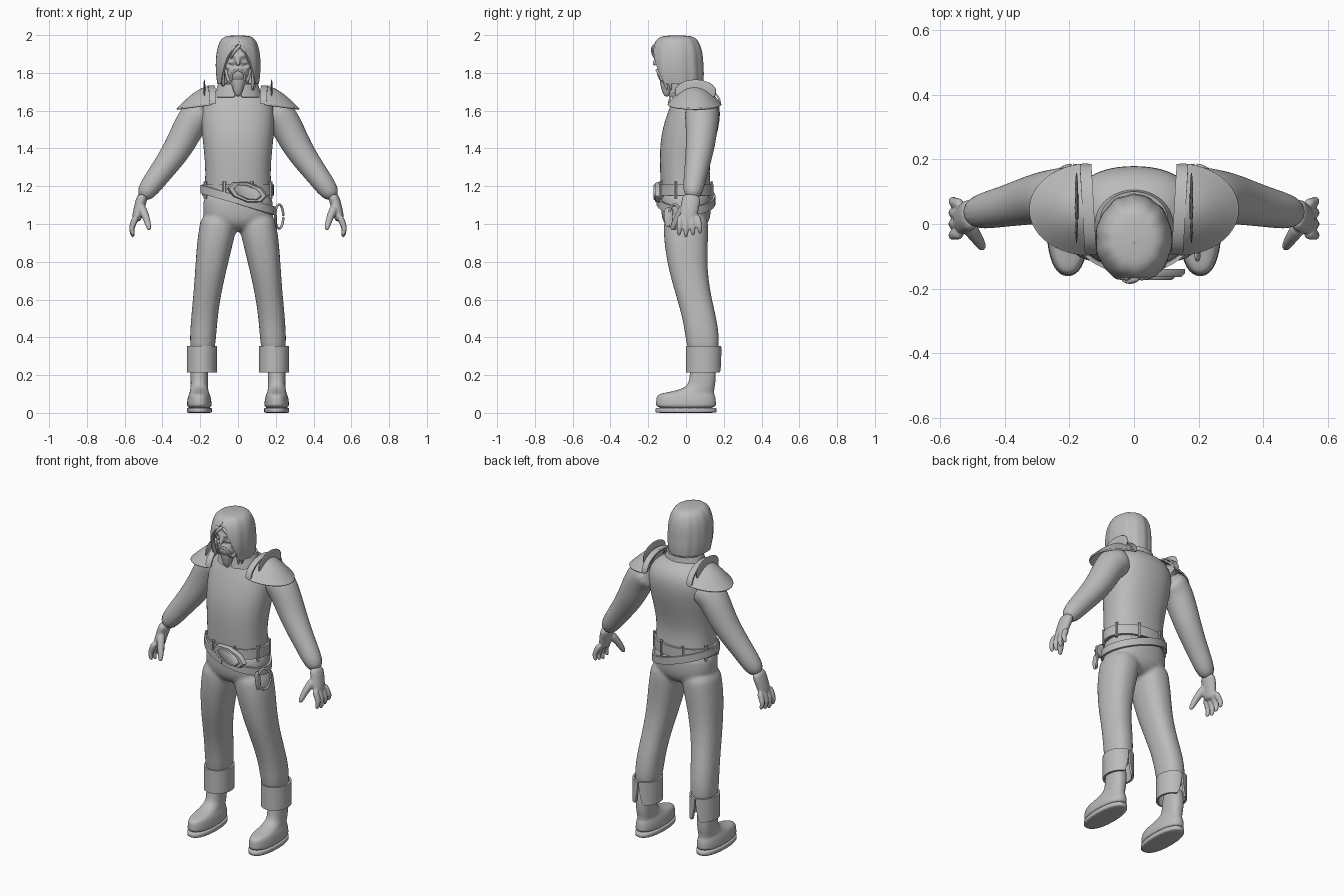
import bpy, bmesh, math
from mathutils import Vector
from math import sin, cos, tau, radians

cube = bpy.data.objects.get("Cube")
if cube:
    bpy.data.objects.remove(cube)

grey = bpy.data.materials.new("plain grey")
grey.use_nodes = True
GREY = (0.5, 0.5, 0.5, 1)
grey.diffuse_color = GREY
grey.node_tree.nodes["Principled BSDF"].inputs["Base Color"].default_value = GREY


def finish(bm, name, mirror=False, sub=2, voxel=0, thick=0, split=False):
    """Turn a bmesh into an object with the usual modifier stack."""
    bmesh.ops.recalc_face_normals(bm, faces=bm.faces)
    for face in bm.faces:
        face.smooth = True
    mesh = bpy.data.meshes.new(name)
    bm.to_mesh(mesh)
    bm.free()
    mesh.materials.append(grey)
    ob = bpy.data.objects.new(name, mesh)
    bpy.context.scene.collection.objects.link(ob)
    if mirror:
        ob.modifiers.new("mirror", 'MIRROR').use_mirror_merge = False
    if sub:
        mod = ob.modifiers.new("smooth", 'SUBSURF')
        mod.levels = mod.render_levels = sub
    if thick:
        mod = ob.modifiers.new("thickness", 'SOLIDIFY')
        mod.thickness, mod.offset = thick, 0
    if voxel:
        mod = ob.modifiers.new("blend", 'REMESH')
        mod.mode, mod.voxel_size, mod.use_smooth_shade = 'VOXEL', voxel, True
        mod = ob.modifiers.new("relax", 'SMOOTH')
        mod.iterations = 4
    if thick or split:
        mod = ob.modifiers.new("sharp", 'EDGE_SPLIT')
        mod.split_angle = radians(45)


def skin(bm, rings, closed=True, caps=True):
    """Bridge rows of points with quads."""
    rows = [[bm.verts.new(point) for point in ring] for ring in rings]
    count = len(rows[0])
    for low, high in zip(rows, rows[1:]):
        for i in range(count if closed else count - 1):
            j = (i + 1) % count
            bm.faces.new((low[i], low[j], high[j], high[i]))
    if caps:
        bm.faces.new(rows[0])
        bm.faces.new(rows[-1])
    return bm


def power(value, exponent):
    return math.copysign(abs(value) ** (2 / exponent), value)


def stack(rows, bm=None, squareness=2.3, count=20):
    """Closed loft of level ovals: centre x, centre y, z, half x, half y."""
    turns = [tau * i / count for i in range(count)]
    rings = [[(cx + rx * power(sin(a), squareness), cy - ry * power(cos(a), squareness), z) for a in turns]
             for cx, cy, z, rx, ry in rows]
    return skin(bm or bmesh.new(), rings)


def wrap(rows, facing=-1, tilt=0, wave=0, count=32):
    """Open sheet of level ovals with a gap at the front (-1) or back (1)."""
    rings = []
    for cx, cy, z, rx, ry, gap in rows:
        ring = []
        for i in range(count + 1):
            a = gap + (tau - 2 * gap) * i / count
            swell = 1 + wave * (sin(9 * a) + sin(14 * a + 1))
            x = cx + rx * swell * sin(a)
            ring.append((x, cy + facing * ry * swell * cos(a), z + tilt * x))
        rings.append(ring)
    return skin(bmesh.new(), rings, False, False)


def tube(path, start, end, bm=None, aspect=1, ref=(0, 1, 0), count=12):
    """Tapering loft along a path, stretched along ref by aspect."""
    points = [Vector(p) for p in path]
    last = len(points) - 1
    rings = []
    for i, centre in enumerate(points):
        along = (points[min(i + 1, last)] - points[max(i - 1, 0)]).normalized()
        side = Vector(ref)
        side = (side - side.dot(along) * along).normalized()
        across = along.cross(side)
        r = start + (end - start) * i / last
        rings.append([centre + r * (across * cos(tau * k / count) + aspect * side * sin(tau * k / count))
                      for k in range(count)])
    return skin(bm or bmesh.new(), rings)


def ball(bm, centre, size):
    made = bmesh.ops.create_uvsphere(bm, u_segments=20, v_segments=12, radius=1)["verts"]
    bmesh.ops.scale(bm, vec=size, verts=made)
    bmesh.ops.translate(bm, vec=centre, verts=made)
    return bm


# Tunic and collar
finish(stack([(0, 0, 1.14, .18, .13), (0, 0, 1.2, .178, .135), (0, -.01, 1.3, .173, .13), (0, .01, 1.45, .19, .15),
              (0, .04, 1.57, .2, .147), (0, .05, 1.65, .185, .125), (0, .04, 1.7, .13, .09), (0, .03, 1.72, .08, .06)]),
       "tunic")
finish(wrap([(0, .01, 1.74 - drop, .1 + drop / 3, .085 + drop / 6, .12) for drop in (0, .03, .07)]),
       "collar", thick=.012)

# Trousers, blended from hips and two legs
bm = stack([(0, 0, 1.19, .18, .13), (0, 0, 1.1, .187, .136), (0, 0, 1.02, .19, .13), (0, 0, .98, .12, .1),
            (0, 0, .96, .03, .06)])
for side in (-1, 1):
    stack([(side * x, y, z, r, r + .02) for x, y, z, r in (
        (.1, 0, 1.06, .095), (.106, 0, .98, .1), (.122, 0, .9, .097), (.145, .01, .75, .083), (.167, .045, .6, .072),
        (.184, .085, .45, .071), (.19, .095, .27, .067))], bm)
finish(bm, "trousers", voxel=.011)
finish(wrap([(.191, .093, .215 + .035 * i, .074, .088, .3 * (1 - i / 4) ** 2 + .02) for i in range(5)], facing=1),
       "trouser_cuffs", True, thick=.012)

# Boots with a full, blunt toe
finish(stack([(.205, y, z, rx, ry) for y, z, rx, ry in (
    (0, .02, .065, .16), (0, .05, .066, .16), (0, .08, .062, .158), (0, .1, .055, .15), (.03, .11, .05, .12),
    (.07, .13, .047, .08), (.09, .16, .045, .068), (.09, .3, .05, .07))], count=24), "boots", True)
finish(stack([(.205, 0, z, .067, .164) for z in (0, .002, .026, .028)]), "boot_soles", True, 1)

# Arms and hands
finish(tube([(.16, .085, 1.6), (.235, .085, 1.57), (.295, .08, 1.44), (.355, .065, 1.345), (.42, .05, 1.26),
             (.515, .03, 1.13)], .1, .052, count=16), "arms", True)
bm = tube([(.5, .03, 1.16), (.517, .025, 1.11), (.53, .015, 1.06), (.54, .01, 1.01)], .032, .027, aspect=1.7)
for i in range(4):
    y = .03 * i - .03
    drop = .01 * abs(i - 1)
    tube([(.535, y, 1.05), (.556, y * 1.1, 1), (.566, y * 1.2, .965 + drop), (.553, y * 1.25, .925 + drop)],
         .02, .011, bm)
tube([(.517, 0, 1.1), (.495, -.033, 1.055), (.478, -.057, 1.01), (.467, -.078, .963)], .027, .013, bm)
finish(bm, "hands", True, 1, voxel=.005)

# Shoulder plates: half domes with a rim, flat inner band and crest
turns = [radians(-90 + 7.5 * i) for i in range(25)]
rings = []
for i in range(7):
    r = 1 - .16 * i
    height = 1.61 + .118 * cos(r * tau / 4)
    rings.append([(.135 + .185 * r * cos(a), .045 + .138 * r * sin(a), height + .025 * (1 - cos(a)) * r)
                  for a in turns])
finish(skin(bmesh.new(), rings, False, False), "shoulder_plates", True, 1, thick=.01)
finish(tube(rings[0], .006, .006, ref=(0, 0, 1), count=8), "shoulder_rims", True, 1)
bands = [[(x + .008 * sin(a), .045 + .137 * sin(a), 1.634 + .095 * cos(a)) for a in turns] for x in (.124, .16)]
finish(skin(bmesh.new(), bands, False, False), "shoulder_bands", True, 1, thick=.009)
finish(ball(bmesh.new(), (.178, .05, 1.7), (.006, .11, .065)), "shoulder_crests", True, 0)

# Head with face
bm = ball(bmesh.new(), (0, -.055, 1.89), (.08, .104, .1))
ball(bm, (0, -.085, 1.8), (.062, .07, .065))
ball(bm, (0, -.135, 1.79), (.022, .02, .006))
tube([(0, .035, 1.66), (0, .01, 1.72), (0, -.04, 1.8)], .07, .06, bm)
tube([(0, -.148, 1.9), (0, -.16, 1.865), (0, -.17, 1.835)], .008, .016, bm)
for side in (-1, 1):
    tube([(side * .006, -.157, 1.888), (side * .03, -.15, 1.896), (side * .058, -.12, 1.888)], .01, .007, bm)
    ball(bm, (side * .034, -.115, 1.855), (.022, .034, .012))
    ball(bm, (side * .048, -.105, 1.83), (.02, .03, .016))
finish(bm, "head", sub=1, voxel=.006)

# Beard and moustache
bm = tube([(0, -.09, 1.79), (0, -.1, 1.755), (0, -.105, 1.71), (0, -.1, 1.67)], .057, .014, bmesh.new())
for side in (-1, 1):
    tube([(0, -.156, 1.818), (side * .02, -.152, 1.812), (side * .037, -.138, 1.79), (side * .041, -.128, 1.75)],
         .01, .007, bm)
    tube([(side * .064, -.09, 1.83), (side * .058, -.1, 1.79), (side * .04, -.11, 1.74)], .01, .015, bm)
finish(bm, "beard", sub=1, voxel=.005)

# Hair: a wavy cap that opens over the face, then loose locks
rows = []
for i in range(14):
    angle = tau / 4 * min(i / 9, 1)
    fall = max(i - 9, 0) / 4
    z = 1.842 + .15 * cos(angle) - .1 * fall
    spread = sin(angle) ** .4 - .08 * fall ** 2
    gap = .95 * ((1.95 - z) / .21) ** .6 if z < 1.95 else -.1
    rows.append((0, .01 * fall - .048, z, .112 * spread, .132 * spread, gap))
finish(wrap(rows, wave=.014, count=48), "hair", sub=1, thick=.014)
bm = bmesh.new()
for side, low in ((-1, 1.725), (1, 1.705)):
    tube([(side * .01, -.165, 1.945), (side * .045, -.16, 1.915), (side * .073, -.138, 1.86), (side * .083, -.12, 1.79),
          (side * .074, -.1, low)], .014, .009, bm)
    tube([(side * .09, -.09, 1.83), (side * .094, -.085, 1.77), (side * .08, -.08, low)], .018, .007, bm)
tube([(.015, -.165, 1.95), (-.01, -.18, 1.925), (-.033, -.175, 1.895), (-.036, -.165, 1.875)], .012, .004, bm)
finish(bm, "hair_locks")


# Waist belt with loops, slanted belt
def belt(name, middle, radius, half, tilt):
    rows = [(0, 0, middle + half * k, radius, radius - .044, 0) for k in (-1, -.9, .9, 1)]
    finish(wrap(rows, tilt=tilt), name, sub=1, thick=.013)


belt("waist_belt", 1.18, .184, .03, 0)
belt("slanted_belt", 1.127, .194, .022, -.3)
bm = bmesh.new()
for i in range(8):
    a = tau * (i + .5) / 8
    x, y = .188 * sin(a), -.145 * cos(a)
    tube([(x, y, 1.135), (x, y, 1.225)], .009, .009, bm, count=6)
finish(bm, "belt_loops", sub=0, split=True)


# Buckle
def plate(name, size, depth, y):
    """Eight-sided plate facing the front."""
    corners = [(cos(tau * i / 8), sin(tau * i / 8)) for i in range(8)]
    rings = [[(.05 + size * k * c, y - d, 1.168 + size * k * s / 2 - .02 * c) for c, s in corners]
             for d, k in ((0, 1), (depth / 2, 1), (depth, .9))]
    finish(skin(bmesh.new(), rings), name, sub=0, split=True)


plate("buckle", .108, .024, -.14)
plate("buckle_centre", .075, .012, -.161)

# Hanging ring and strap at the left hip
turns = [tau * i / 24 for i in range(25)]
finish(tube([(.218 + .022 * cos(a), -.06 + .03 * cos(a), 1.04 + .064 * sin(a)) for a in turns], .007, .007, count=8),
       "hip_ring", sub=1)
finish(tube([(.19, -.09, 1.09), (.2, -.095, 1.04), (.2, -.09, .98)], .009, .007, aspect=3), "hip_strap")
